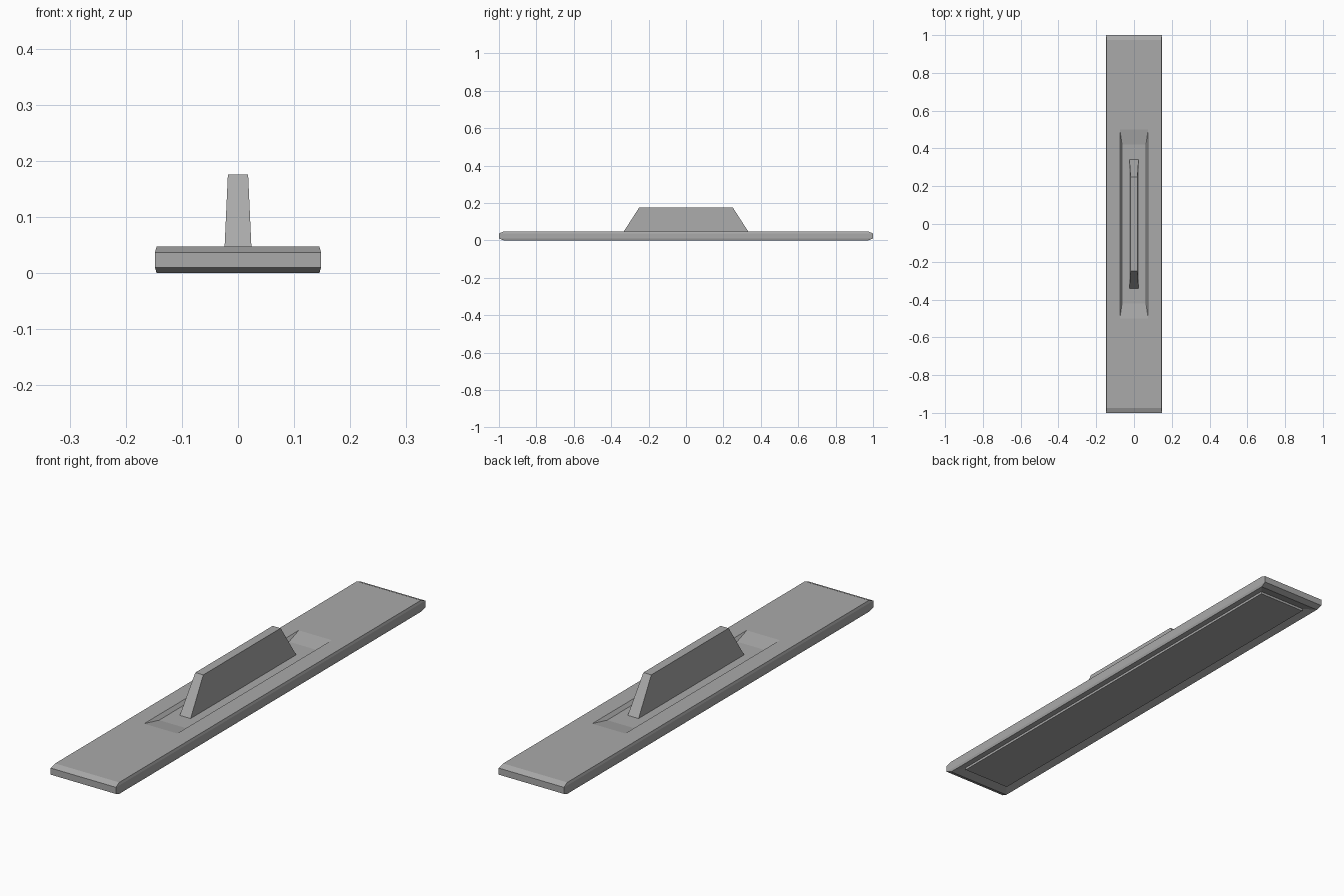
import bpy
import bmesh

if "Cube" in bpy.data.objects:
    bpy.data.objects.remove(bpy.data.objects["Cube"])

grey = bpy.data.materials.new("plain_grey")
grey.diffuse_color = (0.4, 0.4, 0.4, 1)
grey.use_nodes = True
grey.node_tree.nodes["Principled BSDF"].inputs["Base Color"].default_value = grey.diffuse_color


def loft(name, rings):
    """Solid made from stacked rectangles (half width x, half length y, height z)."""
    bm = bmesh.new()
    loops = [[bm.verts.new((sx * x, sy * y, z))
              for sx, sy in ((-1, -1), (1, -1), (1, 1), (-1, 1))]
             for x, y, z in rings]
    for a, b in zip(loops, loops[1:]):
        for i in range(4):
            j = (i + 1) % 4
            bm.faces.new((a[i], a[j], b[j], b[i]))
    bm.faces.new(loops[0][::-1])
    bm.faces.new(loops[-1])
    mesh = bpy.data.meshes.new(name)
    bm.to_mesh(mesh)
    bm.free()
    mesh.materials.append(grey)
    obj = bpy.data.objects.new(name, mesh)
    bpy.context.collection.objects.link(obj)
    return obj


# Long board: raised underside panel, sloped rim, chamfered edge, top recess
loft("board", [
    (0.108, 0.928, 0.002),   # underside panel
    (0.108, 0.928, 0.012),   # groove around the panel
    (0.145, 0.975, 0.000),   # bottom rim
    (0.148, 1.000, 0.010),   # lower chamfer
    (0.148, 1.000, 0.037),   # side wall
    (0.145, 0.975, 0.047),   # upper chamfer
    (0.075, 0.500, 0.047),   # recess edge
    (0.063, 0.420, 0.034),   # recess floor
])

# Tapered upright grip standing in the recess
loft("grip", [
    (0.0245, 0.342, 0.033),
    (0.018, 0.250, 0.176),
])
